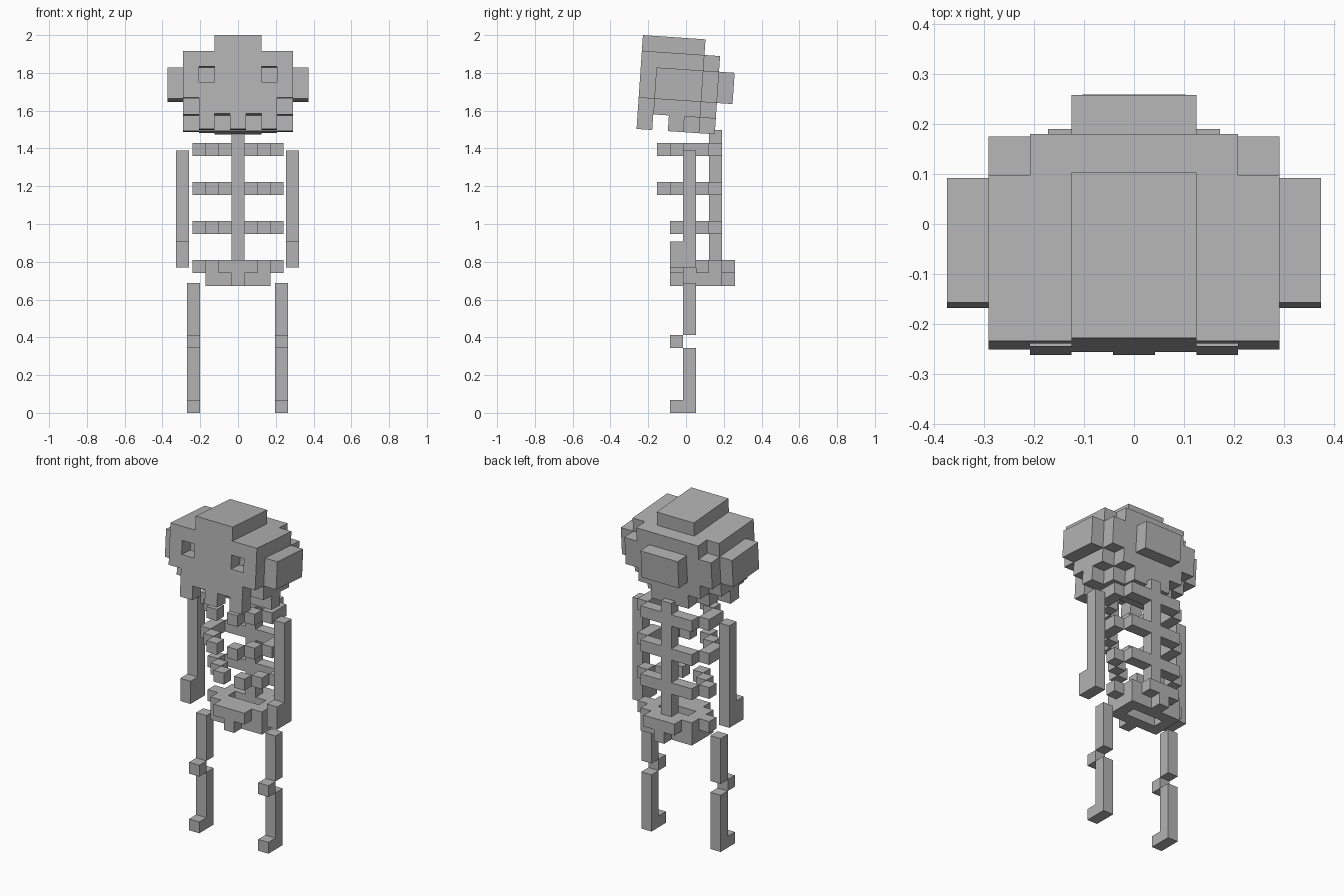
import bpy, bmesh, math
from mathutils import Matrix, Vector

if "Cube" in bpy.data.objects:
    bpy.data.objects.remove(bpy.data.objects["Cube"])

V = 0.0688   # body cube size
H = 0.083    # skull cube size

bone = bpy.data.materials.new("bone_grey")
bone.diffuse_color = (0.45, 0.45, 0.45, 1)
bone.use_nodes = True
bone.node_tree.nodes["Principled BSDF"].inputs["Base Color"].default_value = bone.diffuse_color

# the two edge directions of each face, ordered so that a x b points outwards
AXES = [Vector((1, 0, 0)), Vector((0, 1, 0)), Vector((0, 0, 1))]


def cubes(name, cells, size, matrix):
    """Join unit cells into one outer skin; cell x is centred, y and z start at the index."""
    bm = bmesh.new()
    cells = set(cells)
    for c in cells:
        mid = Vector(c) + Vector((0, 0.5, 0.5))
        for n in range(3):
            for s in (1, -1):
                step = AXES[n] * s
                if tuple(int(v) for v in Vector(c) + step) in cells:
                    continue
                a, b = AXES[(n + 1) % 3] / 2, AXES[(n + 2) % 3] / 2 * s
                p = mid + step / 2
                bm.faces.new([bm.verts.new(p + q) for q in (-a - b, a - b, a + b, b - a)])
    bmesh.ops.remove_doubles(bm, verts=bm.verts, dist=1e-4)
    bmesh.ops.dissolve_limit(bm, angle_limit=0.01, verts=bm.verts, edges=bm.edges)
    bm.transform(matrix @ Matrix.Scale(size, 4))
    me = bpy.data.meshes.new(name)
    bm.to_mesh(me)
    bm.free()
    me.materials.append(bone)
    ob = bpy.data.objects.new(name, me)
    bpy.context.collection.objects.link(ob)
    return ob


def row(half, y, z):
    return {(x, y, z) for x in range(-half, half + 1)}


def pair(x, y, z):
    return {(x, y, z), (-x, y, z)}


# Skull: half widths per depth row, front to back, for each layer from the top
layers = [
    [1, 1, 1, 1],
    [3, 3, 3, 3, 2],
    [3, 4, 4, 4, 3, 1],
    [3, 4, 4, 4, 3, 1],
    [2, 3, 3, 3, 2],
    [None, None, 3, 2, 1],
]
skull = set()
for k, widths in enumerate(layers):
    for y, half in enumerate(widths):
        if half is not None:
            skull |= row(half, y, -1 - k)
skull -= pair(2, 0, -3)                       # eye sockets
skull |= pair(2, 0, -6) | {(0, 0, -6)}        # teeth
tilt = Matrix.Translation((0, -0.228, 2.0)) @ Matrix.Rotation(math.radians(-3.9), 4, 'X')
cubes("skull", skull, H, tilt)

# Torso grid: y = 0 is the spine row, z = 0 the bottom of the pelvis
torso = Matrix.Translation((0, 0.121, 0.672))
cubes("spine", {(0, 0, z) for z in range(2, 12)}, V, torso)

# Ribs: stepped loops, the lowest one narrower
for name, z, sides in (("upper_rib", 10, [3, 3, 2, 1]),
                       ("middle_rib", 7, [3, 3, 2, 1]),
                       ("lower_rib", 4, [3, 2, 1])):
    cells = row(2, 0, z) - {(0, 0, z)}
    for i, x in enumerate(sides):
        cells |= pair(x, -1 - i, z)
    cubes(name, cells, V, torso)

# Pelvis: two stepped layers with a slot through the middle
pelvis = set()
for z, widths in ((1, [1, 2, 3, 2, 1]), (0, [0, 2, 2, 2, 0])):
    for i, half in enumerate(widths):
        pelvis |= row(half, 1 - i, z)
    pelvis -= row(1, -1, z)
cubes("pelvis", pelvis, V, torso)

# Limbs: y = 0 is the bone row, y = -1 the hand, knee and foot in front
arm = {(0, 0, z) for z in range(9)} | {(0, -1, 0), (0, -1, 1)}
leg = {(0, 0, z) for z in range(10) if z != 5} | {(0, -1, 0), (0, -1, 5)}
for side, s in (("left", -1), ("right", 1)):
    cubes(side + "_arm", arm, V, Matrix.Translation((s * 0.291 - 0.003, -0.016, 0.769)))
    cubes(side + "_leg", leg, V, Matrix.Translation((s * 0.232 - 0.003, -0.016, 0)))
